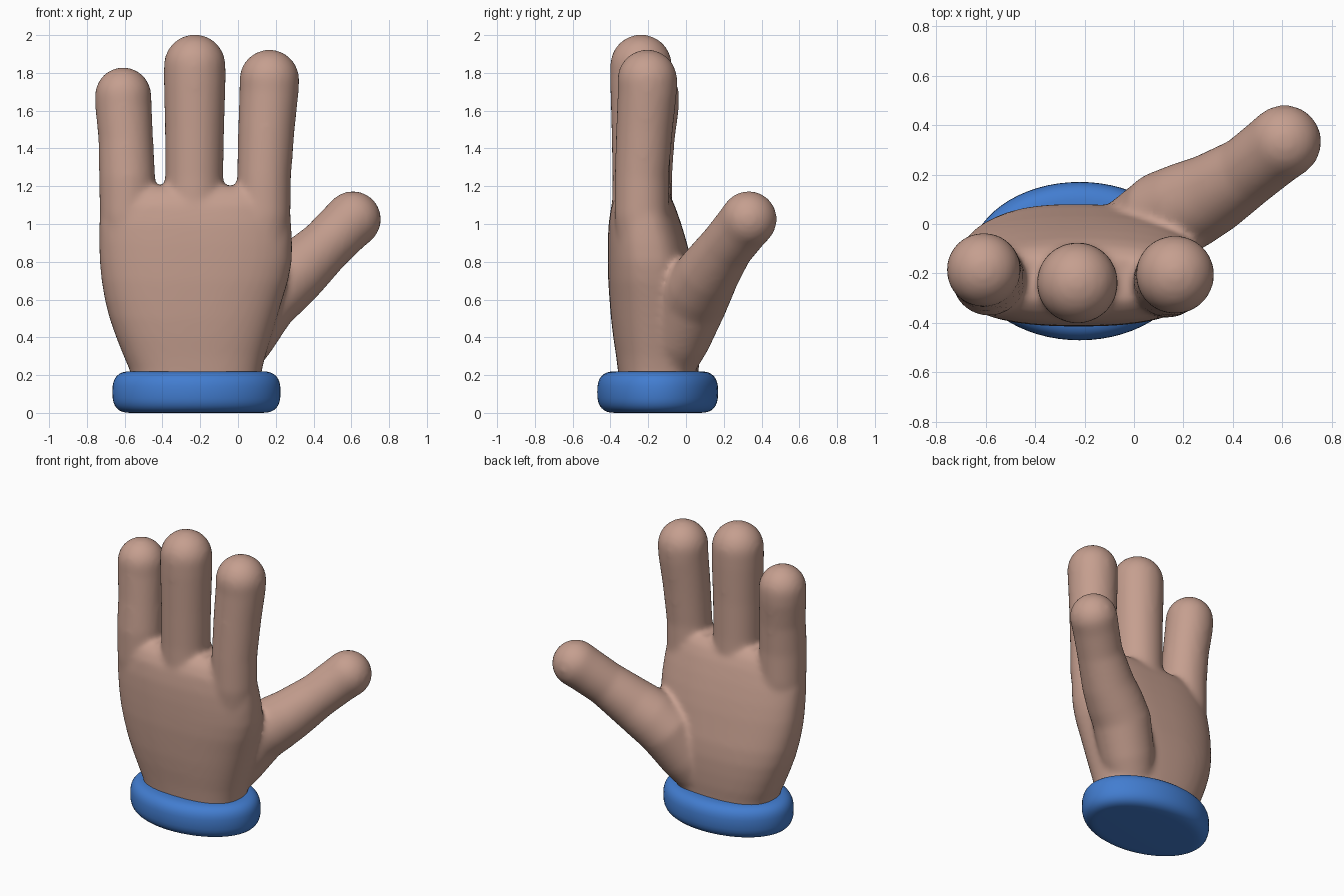
import bpy, bmesh, math
from mathutils import Vector

if "Cube" in bpy.data.objects:
    bpy.data.objects.remove(bpy.data.objects["Cube"])


def material(name, rgb):
    m = bpy.data.materials.new(name)
    m.diffuse_color = (*rgb, 1)
    m.use_nodes = True
    m.node_tree.nodes["Principled BSDF"].inputs["Base Color"].default_value = m.diffuse_color
    return m


def spow(v, e):
    return math.copysign(abs(v) ** e, v)


def skin_rings(bm, rings):
    """Bridge a list of equal point rings and close both ends."""
    vs = [[bm.verts.new(p) for p in ring] for ring in rings]
    n = len(vs[0])
    for a, b in zip(vs, vs[1:]):
        for i in range(n):
            j = (i + 1) % n
            bm.faces.new((a[i], a[j], b[j], b[i]))
    bm.faces.new(vs[0][::-1])
    bm.faces.new(vs[-1])


def oval(cx, cy, z, hx, hy, exponent=2.0, n=64):
    e = 2 / exponent
    return [(cx + hx * spow(math.cos(t), e), cy + hy * spow(math.sin(t), e), z)
            for t in (2 * math.pi * i / n for i in range(n))]


def digit(bm, path, n=32):
    """Round tube through (x, y, z, radius) points with a domed tip."""
    pts = [Vector(p[:3]) for p in path]
    radii = [p[3] for p in path]
    axis = (pts[-1] - pts[-2]).normalized()
    tip, r = pts[-1], radii[-1]
    tangents = [(pts[min(i + 1, len(pts) - 1)] - pts[max(i - 1, 0)]).normalized()
                for i in range(len(pts))]
    for k in range(1, 9):
        a = math.pi / 2 * k / 8.3
        pts.append(tip + axis * r * math.sin(a))
        radii.append(r * math.cos(a))
        tangents.append(axis)
    rings = []
    for p, rad, t in zip(pts, radii, tangents):
        u = Vector((0, 1, 0)).cross(t).normalized()
        v = t.cross(u)
        rings.append([p + rad * (u * math.cos(a) + v * math.sin(a))
                      for a in (2 * math.pi * i / n for i in range(n))])
    skin_rings(bm, rings)


def make_object(name, bm, mat):
    bmesh.ops.recalc_face_normals(bm, faces=bm.faces)
    me = bpy.data.meshes.new(name)
    bm.to_mesh(me)
    bm.free()
    me.materials.append(mat)
    ob = bpy.data.objects.new(name, me)
    bpy.context.collection.objects.link(ob)
    return ob


skin = material("skin", (0.56, 0.345, 0.275))
blue = material("cuff blue", (0.055, 0.205, 0.63))

# Palm: z, left, right, front, back
bm = bmesh.new()
palm = [(0.08, -0.55, 0.11, -0.345, 0.055), (0.22, -0.57, 0.125, -0.36, 0.065),
        (0.30, -0.605, 0.145, -0.37, 0.075), (0.40, -0.645, 0.175, -0.385, 0.08),
        (0.50, -0.68, 0.205, -0.397, 0.08), (0.60, -0.705, 0.235, -0.405, 0.07),
        (0.70, -0.722, 0.265, -0.412, 0.05), (0.80, -0.732, 0.285, -0.414, 0.03),
        (0.90, -0.735, 0.287, -0.414, 0.005), (1.00, -0.735, 0.282, -0.41, -0.025),
        (1.10, -0.725, 0.27, -0.395, -0.06), (1.16, -0.71, 0.25, -0.365, -0.09),
        (1.20, -0.66, 0.20, -0.32, -0.13)]
skin_rings(bm, [oval((a + b) / 2, (c + d) / 2, z, (b - a) / 2, (d - c) / 2, 2.5)
                for z, a, b, c, d in palm])

# Three fingers
digit(bm, [(-0.575, -0.215, 0.80, 0.13), (-0.583, -0.22, 1.05, 0.15),
           (-0.587, -0.222, 1.25, 0.149), (-0.594, -0.205, 1.45, 0.145),
           (-0.606, -0.187, 1.62, 0.150), (-0.608, -0.185, 1.68, 0.150)])
digit(bm, [(-0.23, -0.22, 0.80, 0.14), (-0.232, -0.235, 1.05, 0.158),
           (-0.232, -0.236, 1.25, 0.154), (-0.230, -0.238, 1.50, 0.157),
           (-0.229, -0.238, 1.75, 0.164), (-0.229, -0.238, 1.84, 0.164)])
digit(bm, [(0.13, -0.22, 0.80, 0.13), (0.134, -0.235, 1.05, 0.145),
           (0.138, -0.235, 1.25, 0.143), (0.150, -0.22, 1.50, 0.150),
           (0.164, -0.205, 1.70, 0.157), (0.166, -0.205, 1.765, 0.159)])

# Thumb
digit(bm, [(-0.07, -0.10, 0.24, 0.14), (0.02, -0.04, 0.40, 0.172),
           (0.13, 0.035, 0.59, 0.185), (0.22, 0.075, 0.67, 0.180),
           (0.32, 0.125, 0.75, 0.165), (0.46, 0.215, 0.88, 0.144),
           (0.56, 0.295, 0.98, 0.146), (0.608, 0.332, 1.025, 0.150)])

# Fuse palm and digits into one soft skin
hand = make_object("hand", bm, skin)
remesh = hand.modifiers.new("fuse", 'REMESH')
remesh.mode = 'VOXEL'
remesh.voxel_size = 0.016
remesh.use_smooth_shade = True
soften = hand.modifiers.new("soften", 'SMOOTH')
soften.factor = 0.5
soften.iterations = 14

# Wrist cuff: oval band with rounded rim and flat closed ends
bm = bmesh.new()
rings = []
for k in range(17):
    a = -math.pi / 2 + math.pi * k / 16
    out = 0.10 * spow(math.cos(a), 0.75)
    rings.append(oval(-0.22, -0.15, 0.11 + 0.11 * spow(math.sin(a), 0.75),
                      0.345 + out, 0.22 + out))
skin_rings(bm, rings)
cuff = make_object("cuff", bm, blue)

# Shading
for ob in (hand, cuff):
    bpy.ops.object.select_all(action='DESELECT')
    ob.select_set(True)
    bpy.context.view_layer.objects.active = ob
    for mod in list(ob.modifiers):
        bpy.ops.object.modifier_apply(modifier=mod.name)
    bpy.ops.object.shade_smooth_by_angle(angle=math.radians(50))
